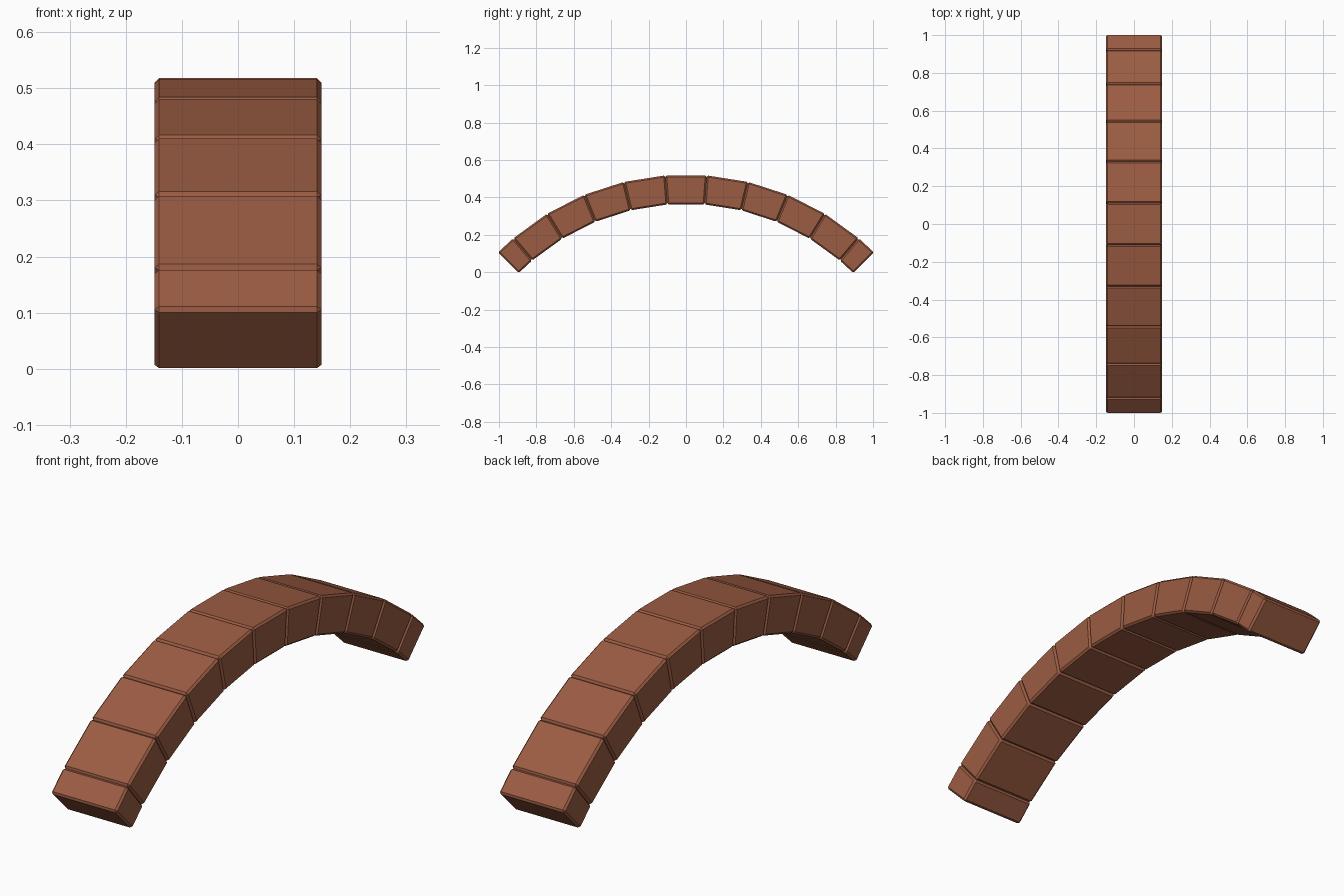
import bpy, bmesh, math

if "Cube" in bpy.data.objects:
    bpy.data.objects.remove(bpy.data.objects["Cube"])

R_OUT, R_IN = 1.4217, 1.266     # radii of the outer and inner arch curves
CENTER_Z = -0.8995              # height of the arch centre
HALF_W = 0.1485                 # half of the arch width
BEVEL = 0.008

brick_mat = bpy.data.materials.new("terracotta brick")
brick_mat.diffuse_color = (0.328, 0.107, 0.055, 1)
brick_mat.use_nodes = True
brick_mat.node_tree.nodes["Principled BSDF"].inputs["Base Color"].default_value = brick_mat.diffuse_color


def make_brick(name, a0, a1):
    """Chamfered wedge between two angles (degrees from the crown)."""
    profile = []
    for r, a in ((R_IN, a0), (R_OUT, a0), (R_OUT, a1), (R_IN, a1)):
        t = math.radians(a)
        profile.append((r * math.sin(t), CENTER_Z + r * math.cos(t)))
    bm = bmesh.new()
    left = [bm.verts.new((-HALF_W, y, z)) for y, z in profile]
    right = [bm.verts.new((HALF_W, y, z)) for y, z in profile]
    bm.faces.new(left)
    bm.faces.new(right[::-1])
    for i in range(4):
        j = (i + 1) % 4
        bm.faces.new((left[i], right[i], right[j], left[j]))
    bmesh.ops.bevel(bm, geom=bm.edges[:], offset=BEVEL, segments=1,
                    profile=0.5, affect='EDGES')
    bmesh.ops.recalc_face_normals(bm, faces=bm.faces[:])
    mesh = bpy.data.meshes.new(name)
    bm.to_mesh(mesh)
    bm.free()
    mesh.materials.append(brick_mat)
    obj = bpy.data.objects.new(name, mesh)
    bpy.context.collection.objects.link(obj)


# Nine full bricks of 9 degrees, closed by a half brick at each foot
for i in range(-4, 5):
    make_brick("keystone" if i == 0 else f"arch_brick_{i + 5}",
               i * 9 - 4.5, i * 9 + 4.5)
make_brick("front_foot_brick", -45, -40.5)
make_brick("back_foot_brick", 40.5, 45)
